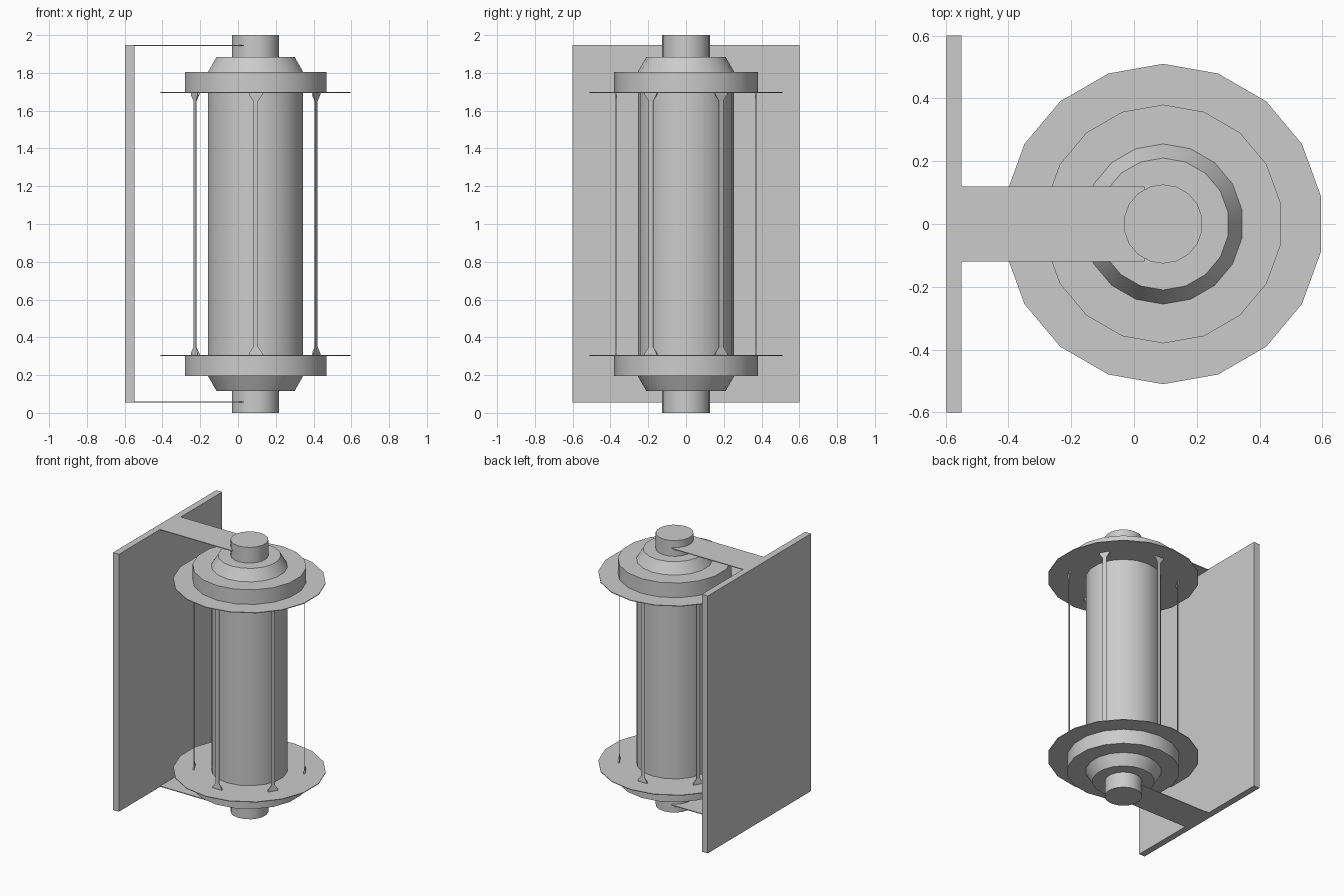
import bpy, bmesh
from math import sin, cos, radians

if "Cube" in bpy.data.objects:
    bpy.data.objects.remove(bpy.data.objects["Cube"])

CX, SIDES = 0.093, 18


def finish(bm, name, smooth=True):
    bmesh.ops.recalc_face_normals(bm, faces=bm.faces[:])
    me = bpy.data.meshes.new(name)
    bm.to_mesh(me)
    bm.free()
    ob = bpy.data.objects.new(name, me)
    bpy.context.collection.objects.link(ob)
    if smooth:
        bpy.context.view_layer.objects.active = ob
        ob.select_set(True)
        bpy.ops.object.shade_smooth_by_angle(angle=radians(30))
        ob.select_set(False)
    return ob


def loft(bm, rings, caps=True):
    rows = [[bm.verts.new(p) for p in r] for r in rings]
    n = len(rows[0])
    for a, b in zip(rows, rows[1:]):
        for i in range(n):
            j = (i + 1) % n
            bm.faces.new((a[i], a[j], b[j], b[i]))
    if caps:
        bm.faces.new(rows[0][::-1])
        bm.faces.new(rows[-1])


def lathe(name, profile, caps=True):
    bm = bmesh.new()
    angs = [radians(10 + 360 / SIDES * i) for i in range(SIDES)]
    loft(bm, [[(CX + r * cos(a), r * sin(a), z) for a in angs]
              for r, z in profile], caps)
    return finish(bm, name)


def box(name, x0, x1, y, z0, z1):
    bm = bmesh.new()
    loft(bm, [[(x0, -y, z), (x1, -y, z), (x1, y, z), (x0, y, z)]
              for z in (z0, z1)])
    return finish(bm, name, False)


# Central glass tube
lathe("tube", [(0.255, 0.307), (0.255, 1.693)], caps=False)

# Stepped end fittings, mirrored about mid height
end = [(0.51, 1.693), (0.51, 1.698), (0.38, 1.698), (0.38, 1.806),
       (0.255, 1.806), (0.21, 1.884), (0.126, 1.884), (0.126, 2.0)]
lathe("top_fitting", end)
lathe("bottom_fitting", [(r, 2 - z) for r, z in end])

# Flat guard bars with flared ends: (half width, half thickness, z)
half = [(0.036, 0.005, 0.305), (0.036, 0.005, 0.316), (0.014, 0.002, 0.348)]
bar = half + [(w, t, 2 - z) for w, t, z in reversed(half)]
for k in range(6):
    a = radians(30 + 60 * k)
    bm = bmesh.new()
    rings = []
    for w, t, z in bar:
        rings.append([(CX + (0.37 + dr) * cos(a) - s * sin(a),
                       (0.37 + dr) * sin(a) + s * cos(a), z)
                      for dr, s in ((-t, -w), (t, -w), (t, w), (-t, w))])
    loft(bm, rings)
    finish(bm, f"guard_bar_{k + 1}", False)

# Wall plate and the two thin arms
box("wall_plate", -0.597, -0.549, 0.6, 0.055, 1.948)
box("top_arm", -0.55, 0.033, 0.12, 1.942, 1.948)
box("bottom_arm", -0.55, 0.033, 0.12, 0.055, 0.061)
